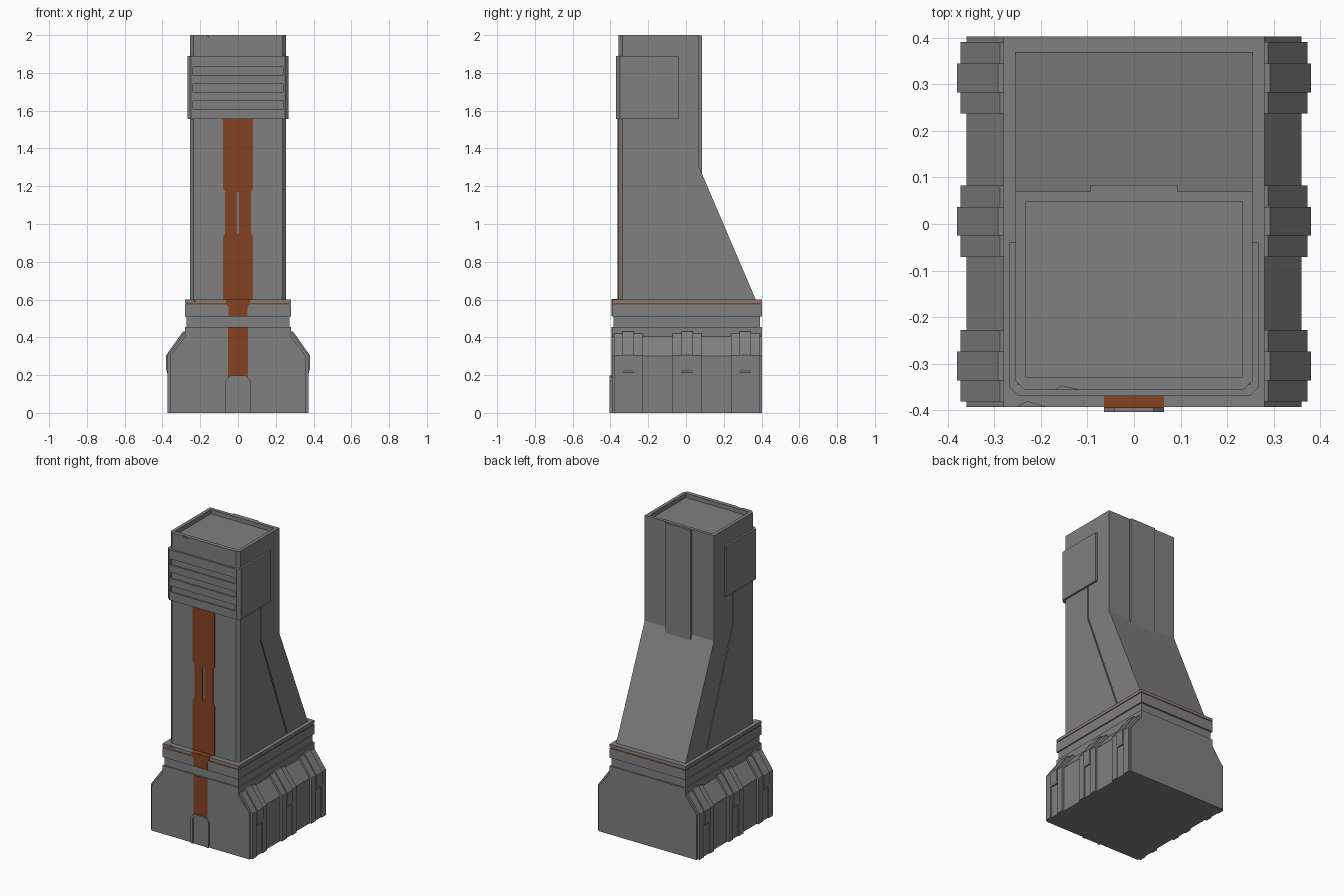
import bpy, bmesh
from mathutils import Vector

if "Cube" in bpy.data.objects:
    bpy.data.objects.remove(bpy.data.objects["Cube"])


def material(name, rgb):
    m = bpy.data.materials.new(name)
    m.diffuse_color = (*rgb, 1)
    m.use_nodes = True
    m.node_tree.nodes["Principled BSDF"].inputs["Base Color"].default_value = m.diffuse_color
    return m


GREY = material("concrete grey", (0.215, 0.215, 0.215))
RUST = material("rust orange", (0.235, 0.055, 0.016))


def prism(name, pts, axis, a, b, mat=GREY):
    """Extrude a 2D outline along an axis from a to b."""
    place = {"x": lambda p, t: (t, p[0], p[1]),
             "y": lambda p, t: (p[0], t, p[1]),
             "z": lambda p, t: (p[0], p[1], t)}[axis]
    bm = bmesh.new()
    lo = [bm.verts.new(place(p, a)) for p in pts]
    hi = [bm.verts.new(place(p, b)) for p in pts]
    bm.faces.new(lo)
    bm.faces.new(hi)
    n = len(pts)
    for i in range(n):
        j = (i + 1) % n
        bm.faces.new((lo[i], lo[j], hi[j], hi[i]))
    bmesh.ops.recalc_face_normals(bm, faces=bm.faces)
    me = bpy.data.meshes.new(name)
    bm.to_mesh(me)
    bm.free()
    me.materials.append(mat)
    ob = bpy.data.objects.new(name, me)
    bpy.context.collection.objects.link(ob)
    return ob


def box(name, x, y, z, mat=GREY):
    return prism(name, [(x[0], y[0]), (x[1], y[0]), (x[1], y[1]), (x[0], y[1])], "z", *z, mat)


def bevel_front(ob, size):
    """Chamfer the upright edges at the front."""
    bm = bmesh.new()
    bm.from_mesh(ob.data)
    front = min(v.co.y for v in bm.verts)
    edges = [e for e in bm.edges
             if all(abs(v.co.y - front) < 1e-4 for v in e.verts)
             and abs(e.verts[0].co.x - e.verts[1].co.x) < 1e-4]
    bmesh.ops.bevel(bm, geom=edges, offset=size, segments=1, affect="EDGES")
    bm.to_mesh(ob.data)
    bm.free()


def cut(ob, cutter):
    cutter.hide_render = True
    cutter.display_type = "WIRE"
    m = ob.modifiers.new("cut", "BOOLEAN")
    m.operation = "DIFFERENCE"
    m.solver = "EXACT"
    m.object = cutter


def mirrored(pts):
    """Complete a right-hand outline with its left half."""
    return pts + [(-x, z) for x, z in reversed(pts)]


F, B = -0.393, 0.403

# Base with sloped shoulders
prism("base", mirrored([(0.36, 0), (0.36, 0.3), (0.28, 0.405), (0.28, 0.455)]), "y", F, B)

# Three stepped buttresses on each side
for s in (-1, 1):
    def side(name, pts, a, b):
        prism(name, [(s * x, z) for x, z in pts], "y", a, b)
    for c in (-0.305, 0.006, 0.314):
        outer = [(0.3, 0), (0.373, 0), (0.373, 0.303), (0.288, 0.42), (0.27, 0.42), (0.27, 0.3)]
        side("buttress_pier", outer, c - 0.077, c - 0.031)
        side("buttress_pier", outer, c + 0.031, c + 0.077)
        side("buttress_rib", [(0.3, 0.21), (0.374, 0.21), (0.38, 0.23), (0.38, 0.306),
                              (0.292, 0.43), (0.27, 0.43), (0.27, 0.3)], c - 0.031, c + 0.031)
        box("buttress_niche", sorted((s * 0.3, s * 0.366)), (c - 0.031, c + 0.031), (0, 0.21))

# Neck and ledge, split by a thin rust line
box("neck", (-0.272, 0.272), (F + 0.01, B - 0.01), (0.45, 0.515))
box("ledge_lower", (-0.28, 0.28), (F, B), (0.51, 0.573))
box("ledge_rust_line", (-0.277, 0.277), (F + 0.003, B - 0.003), (0.573, 0.581), RUST)
ledge = box("ledge_upper", (-0.28, 0.28), (F, B), (0.581, 0.6))
cut(ledge, prism("ledge_chip", [(-0.255, F - 0.003), (-0.18, F - 0.003), (-0.23, F + 0.011)],
                 "z", 0.59, 0.61))

# Tower with sloped back foot
tower = prism("tower", [(-0.357, 0.598), (0.37, 0.598), (0.07, 1.3), (0.07, 2), (-0.357, 2)],
              "x", -0.255, 0.255)
bevel_front(tower, 0.02)
cut(tower, box("roof_cutter", (-0.232, 0.232), (-0.33, 0.048), (1.972, 2.05)))
for s in (-1, 1):
    cut(tower, prism("side_groove_cutter",
                     [(-0.13, 1.6), (-0.13, 1.33), (0.151, 0.59), (0.16, 0.59),
                      (-0.122, 1.332), (-0.122, 1.6)], "x", s * 0.249, s * 0.3))
cut(tower, prism("roof_chip", [(-0.175, -0.36), (-0.105, -0.36), (-0.155, -0.348)],
                 "z", 1.99, 2.01))

# Raised strip on the back
box("back_spine", (-0.093, 0.093), (0.06, 0.084), (1.25, 1.998))

# Collar with three slots
collar = box("collar", (-0.268, 0.268), (-0.37, -0.04), (1.555, 1.89))
bevel_front(collar, 0.02)
cut(collar, box("collar_hollow", (-0.25, 0.25), (-0.345, 0.0), (1.5, 1.95)))
for z in (1.63, 1.72, 1.81):
    cut(collar, box("slot_cutter", (-0.238, 0.238), (-0.4, -0.361), (z - 0.02, z + 0.02)))

# Rust stripe up the front, in two mirrored halves
half = [(0, 0.6), (0.08, 0.6), (0.08, 0.93), (0.068, 0.95), (0.068, 1.17), (0.08, 1.19),
        (0.08, 1.556), (0, 1.556), (0, 1.17), (0.006, 1.17), (0.006, 0.95), (0, 0.95)]
for s in (-1, 1):
    prism("tower_stripe", [(s * x, z) for x, z in half], "y", -0.362, -0.356, RUST)
box("ledge_stripe_top", (-0.064, 0.064), (F - 0.002, -0.356), (0.599, 0.602), RUST)
prism("ledge_stripe", mirrored([(0.05, 0.512), (0.05, 0.56), (0.064, 0.575), (0.064, 0.602)]),
      "y", F - 0.002, F + 0.006, RUST)
box("base_stripe", (-0.052, 0.052), (F - 0.002, F + 0.004), (0.18, 0.455), RUST)

# Front door: chamfered frame around a set-back panel
prism("door_frame", [(0.065, 0), (0.065, 0.17), (0.042, 0.197), (-0.042, 0.197), (-0.065, 0.17),
                     (-0.065, 0), (-0.05, 0), (-0.05, 0.163), (-0.034, 0.182), (0.034, 0.182),
                     (0.05, 0.163), (0.05, 0)], "y", -0.404, F + 0.004)
prism("door_panel", mirrored([(0.051, 0), (0.051, 0.164), (0.035, 0.183)]), "y", -0.398, F + 0.004)
